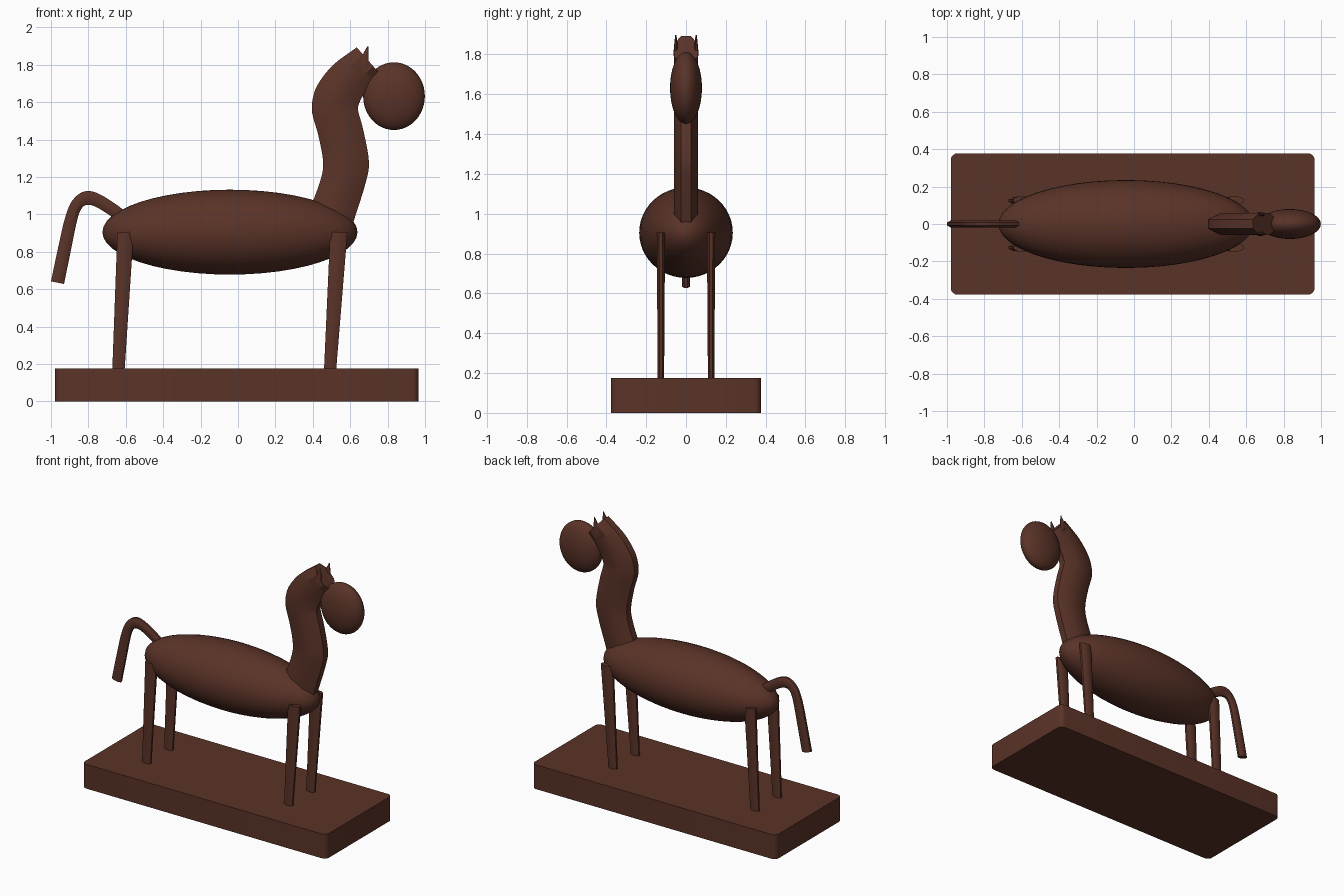
import bpy, bmesh, math
from mathutils import Vector

if "Cube" in bpy.data.objects:
    bpy.data.objects.remove(bpy.data.objects["Cube"])

brown = bpy.data.materials.new("dark_brown_wood")
brown.use_nodes = True
brown.diffuse_color = (0.102, 0.033, 0.021, 1)
brown.node_tree.nodes["Principled BSDF"].inputs["Base Color"].default_value = brown.diffuse_color


def finish(name, bm):
    bmesh.ops.recalc_face_normals(bm, faces=bm.faces)
    mesh = bpy.data.meshes.new(name)
    bm.to_mesh(mesh)
    bm.free()
    mesh.materials.append(brown)
    ob = bpy.data.objects.new(name, mesh)
    bpy.context.collection.objects.link(ob)
    bpy.ops.object.select_all(action="DESELECT")
    ob.select_set(True)
    bpy.context.view_layer.objects.active = ob
    bpy.ops.object.shade_smooth_by_angle(angle=math.radians(30))
    return ob


def ellipsoid(name, center, radii):
    bm = bmesh.new()
    bmesh.ops.create_uvsphere(bm, u_segments=48, v_segments=24, radius=1)
    for v in bm.verts:
        v.co = Vector(center) + Vector(r * c for r, c in zip(radii, v.co))
    return finish(name, bm)


def smooth_points(pts, steps):
    """Catmull-Rom curve through the points."""
    pts = [Vector(p) for p in pts]
    pts = [2 * pts[0] - pts[1]] + pts + [2 * pts[-1] - pts[-2]]
    out = []
    for a, b, c, d in zip(pts, pts[1:], pts[2:], pts[3:]):
        for i in range(steps):
            t = i / steps
            out.append(0.5 * (2 * b + (c - a) * t + (2 * a - 5 * b + 4 * c - d) * t * t
                              + (3 * b - a - 3 * c + d) * t ** 3))
    return out + [pts[-2]]


def loft(name, rear, fore, depths, y=0, steps=1):
    """Octagonal bar between two side outlines given as (x, z) points."""
    rear, fore = smooth_points(rear, steps), smooth_points(fore, steps)
    bm = bmesh.new()
    rings = []
    for i, (p, q) in enumerate(zip(rear, fore)):
        depth = depths[0] + (depths[1] - depths[0]) * i / (len(rear) - 1)
        mid, half = (p + q) / 2, (q - p) / 2
        ring = []
        for k in range(8):
            a = math.pi * (k + 0.5) / 4
            u = math.cos(a) / math.cos(math.pi / 8)
            w = math.sin(a) / math.cos(math.pi / 8)
            xz = mid + half * u
            ring.append(bm.verts.new((xz.x, y + depth * w, xz.y)))
        rings.append(ring)
    for r, s in zip(rings, rings[1:]):
        for k in range(8):
            n = (k + 1) % 8
            bm.faces.new((r[k], r[n], s[n], s[k]))
    bm.faces.new(rings[0])
    bm.faces.new(rings[-1])
    return finish(name, bm)


# Plinth with rounded upright corners
bm = bmesh.new()
bmesh.ops.create_cube(bm, size=1)
for v in bm.verts:
    v.co = (v.co.x * 1.945 - 0.007, v.co.y * 0.755, (v.co.z + 0.5) * 0.175)
upright = [e for e in bm.edges if abs(e.verts[0].co.z - e.verts[1].co.z) > 0.1]
bmesh.ops.bevel(bm, geom=upright, offset=0.035, segments=5, profile=0.5, affect="EDGES")
finish("plinth", bm)

# Body and head
ellipsoid("body", (-0.043, 0, 0.905), (0.682, 0.235, 0.227))
ellipsoid("head", (0.834, 0, 1.632), (0.165, 0.08, 0.181))

# Neck
loft("neck",
     [(0.38, 1.015), (0.44, 1.18), (0.455, 1.28), (0.43, 1.42), (0.397, 1.54),
      (0.4, 1.62), (0.43, 1.7), (0.51, 1.8), (0.635, 1.893)],
     [(0.615, 0.953), (0.68, 1.16), (0.7, 1.28), (0.67, 1.45), (0.643, 1.55),
      (0.645, 1.585), (0.665, 1.63), (0.7, 1.68), (0.76, 1.75)],
     (0.06, 0.06), steps=5)

# Tail
loft("tail",
     [(-1, 0.642), (-0.962, 0.82), (-0.925, 0.98), (-0.885, 1.075), (-0.82, 1.123),
      (-0.74, 1.108), (-0.62, 1.03), (-0.56, 0.97)],
     [(-0.93, 0.628), (-0.895, 0.8), (-0.862, 0.96), (-0.84, 1.025), (-0.81, 1.05),
      (-0.76, 1.04), (-0.67, 0.985), (-0.6, 0.94)],
     (0.019, 0.019), steps=5)

# Legs and ears in pairs
for side, s in (("left", 1), ("right", -1)):
    loft("front_leg_" + side, [(0.46, 0.17), (0.493, 0.905)],
         [(0.525, 0.17), (0.585, 0.905)], (0.016, 0.021), y=s * 0.126)
    loft("back_leg_" + side, [(-0.672, 0.17), (-0.645, 0.905)],
         [(-0.606, 0.17), (-0.558, 0.905)], (0.016, 0.021), y=s * 0.126)
    loft("ear_" + side, [(0.652, 1.8), (0.668, 1.855), (0.691, 1.898)],
         [(0.7, 1.79), (0.698, 1.85), (0.697, 1.898)], (0.013, 0.003), y=s * 0.051, steps=3)
